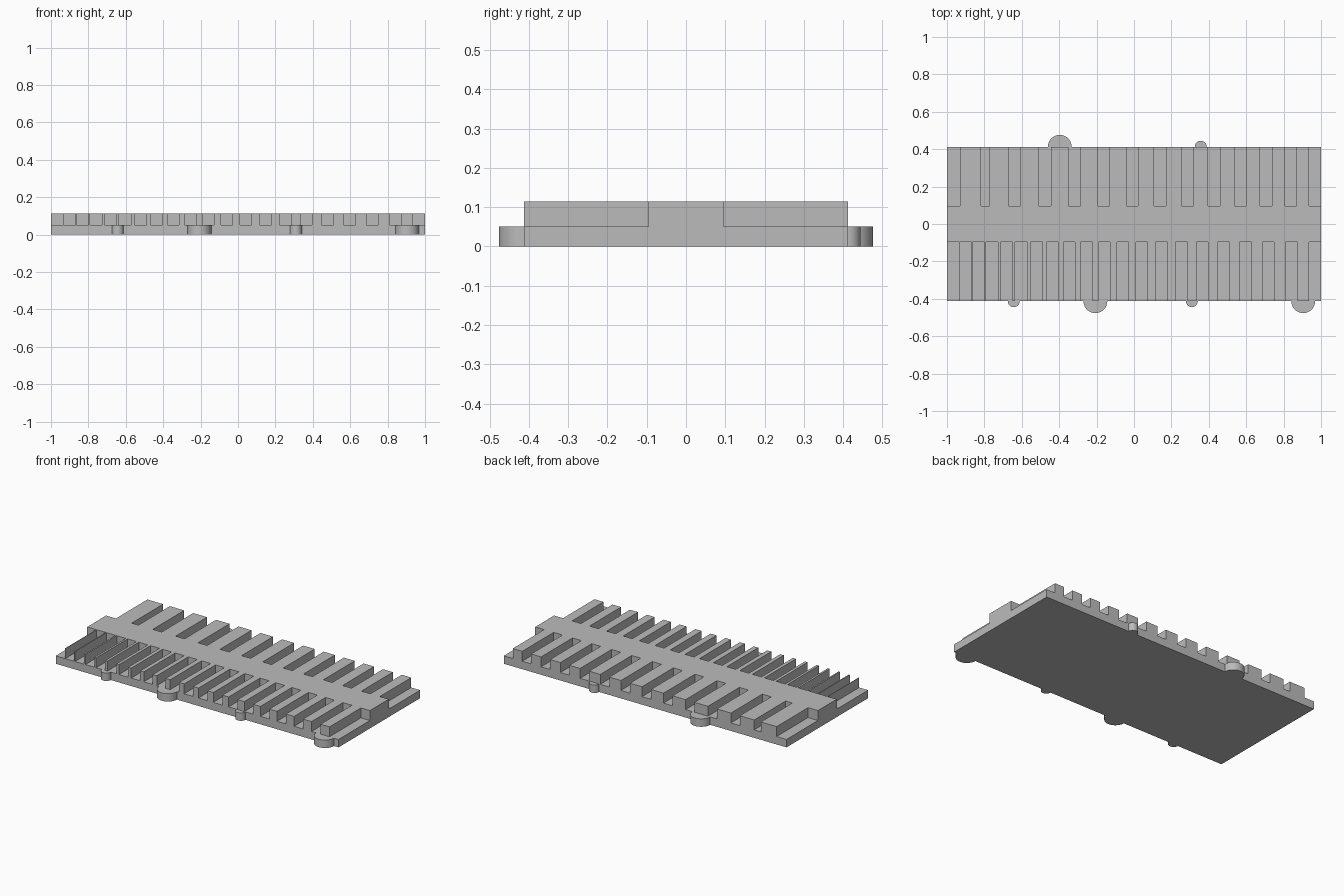
import bpy, bmesh
from math import pi, cos, sin
from mathutils import Matrix, Vector

if "Cube" in bpy.data.objects:
    bpy.data.objects.remove(bpy.data.objects["Cube"], do_unlink=True)

U = 2 / 630            # one step of tooth width
SLOT = 20 * U          # width of every slot
HALF_Y = 130 * U       # half depth of the block
RIB = 30 * U           # half depth of the central rib
FLOOR, TOP = 16 * U, 36 * U

grey = bpy.data.materials.new("plain grey")
grey.use_nodes = True
grey.diffuse_color = (0.5, 0.5, 0.5, 1)
grey.node_tree.nodes["Principled BSDF"].inputs["Base Color"].default_value = (0.5, 0.5, 0.5, 1)


def add_box(bm, lo, hi):
    lo, hi = Vector(lo), Vector(hi)
    matrix = Matrix.Translation((lo + hi) / 2) @ Matrix.Diagonal((*(hi - lo), 1))
    bmesh.ops.create_cube(bm, size=1, matrix=matrix)


def finish(name, bm):
    bmesh.ops.recalc_face_normals(bm, faces=bm.faces[:])
    mesh = bpy.data.meshes.new(name)
    bm.to_mesh(mesh)
    bm.free()
    mesh.materials.append(grey)
    obj = bpy.data.objects.new(name, mesh)
    bpy.context.collection.objects.link(obj)
    return obj


def half_disc(name, x, side, radius, segments=32):
    """Marker bump standing out of the long side of the block."""
    bm = bmesh.new()
    angles = [pi * i / segments for i in range(segments + 1)]
    verts = [bm.verts.new((x + radius * cos(a), side * (HALF_Y + radius * sin(a)), 0))
             for a in angles]
    face = bm.faces.new(verts)
    extruded = bmesh.ops.extrude_face_region(bm, geom=[face])["geom"]
    moved = [v for v in extruded if isinstance(v, bmesh.types.BMVert)]
    bmesh.ops.translate(bm, verts=moved, vec=(0, 0, FLOOR))
    obj = finish(name, bm)
    bpy.ops.object.select_all(action="DESELECT")
    obj.select_set(True)
    bpy.context.view_layer.objects.active = obj
    bpy.ops.object.shade_smooth_by_angle(angle=pi / 6)


def layout(first, last):
    """Slot spans and tooth centres, measured along one row from its start."""
    pos, slots, centres = 0, [], {}
    for n in range(first, last + 1):
        slots.append((pos, pos + SLOT))
        centres[n] = pos + SLOT + n * U / 2
        pos += SLOT + n * U
    return slots, centres, pos


# Front row counts up from the right end, back row carries on from the left end
front_slots, front_teeth, end = layout(1, 20)
front_slots.append((end, end + SLOT))
back_slots, back_teeth, end = layout(21, 32)
back_slots += [(end, end + 15 * U), (2 - 22 * U, 2)]

# Slots cut out of the solid block
cutter_bm = bmesh.new()
for side, slots in ((-1, front_slots), (1, back_slots)):
    for a, b in slots:
        a = -0.1 if a < U else a
        b = 2.1 if b > 2 - U else b
        x0, x1 = sorted((side * (1 - a), side * (1 - b)))
        y0, y1 = sorted((side * RIB, side * (HALF_Y + 0.1)))
        add_box(cutter_bm, (x0, y0, FLOOR), (x1, y1, TOP + 0.1))
cutter = finish("slot_cutter", cutter_bm)
cutter.hide_render = True

block_bm = bmesh.new()
add_box(block_bm, (-1, -HALF_Y, 0), (1, HALF_Y, TOP))
block = finish("comb_block", block_bm)
cut = block.modifiers.new("slots", "BOOLEAN")
cut.operation = "DIFFERENCE"
cut.solver = "EXACT"
cut.object = cutter
bpy.context.view_layer.objects.active = block
bpy.ops.object.modifier_apply(modifier=cut.name)
bpy.data.objects.remove(cutter, do_unlink=True)

# Small bump on every fifth tooth, large bump on every tenth
for side, teeth in ((-1, front_teeth), (1, back_teeth)):
    for n, centre in teeth.items():
        if n % 5 == 0:
            size = "large" if n % 10 == 0 else "small"
            half_disc(f"{size}_marker_{n}", side * (1 - centre), side,
                      (20 if size == "large" else 10) * U)
